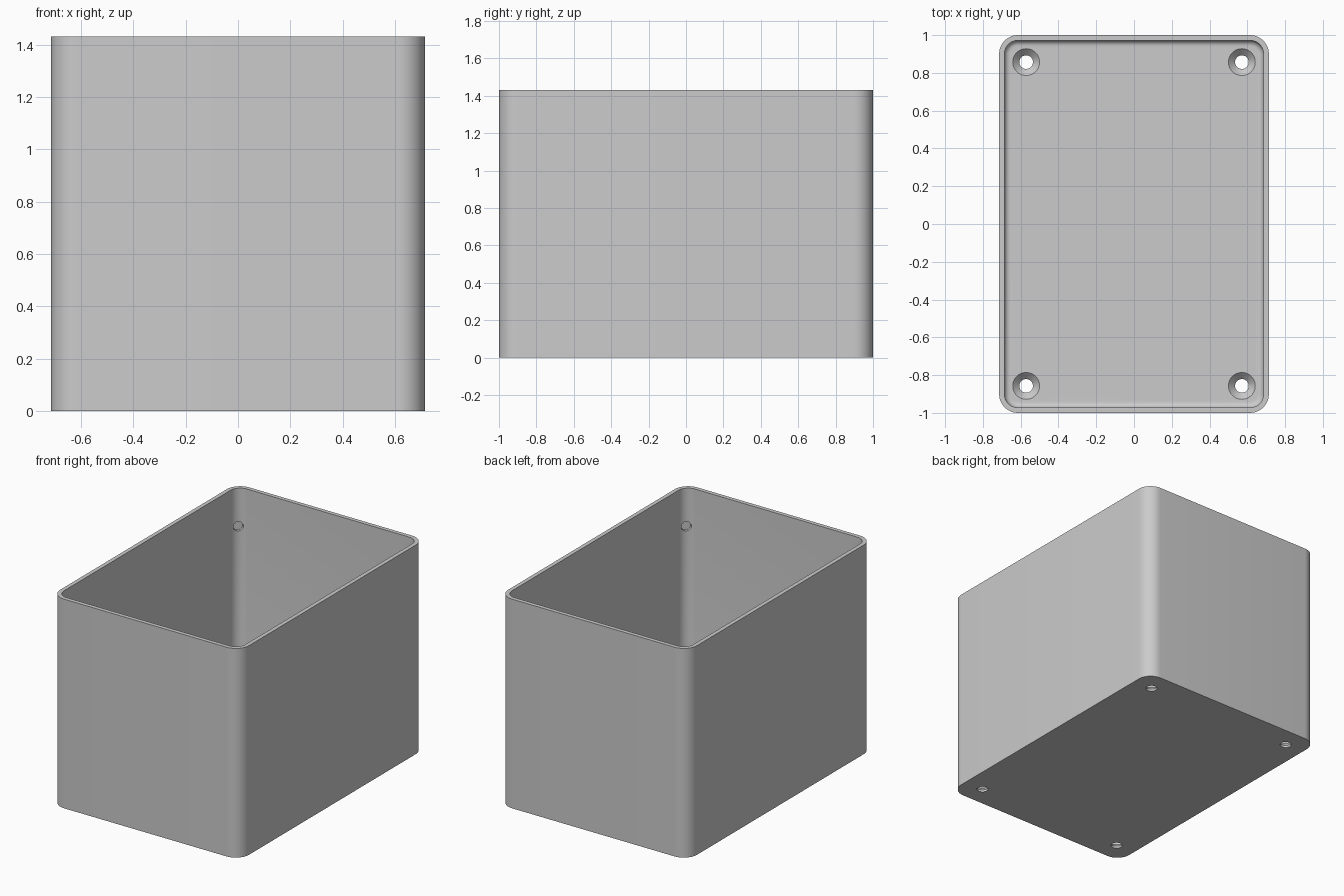
import bpy, bmesh
from math import pi, sin, cos, radians, atan2
from mathutils import Matrix, Vector

cube = bpy.data.objects.get("Cube")
if cube:
    bpy.data.objects.remove(cube, do_unlink=True)

HX, HY, HEIGHT = 0.714, 1.0, 1.43    # half width, half depth, height
WALL, FLOOR, CORNER, FILLET = 0.028, 0.05, 0.1, 0.03
HOLE_X, HOLE_Y = 0.571, 0.857        # screw hole centres

grey = bpy.data.materials.new("plain grey")
grey.use_nodes = True
colour = (0.6, 0.6, 0.6, 1)
grey.diffuse_color = colour
grey.node_tree.nodes["Principled BSDF"].inputs["Base Color"].default_value = colour


def new_object(name, bm):
    bmesh.ops.recalc_face_normals(bm, faces=bm.faces)
    mesh = bpy.data.meshes.new(name)
    bm.to_mesh(mesh)
    bm.free()
    mesh.materials.append(grey)
    obj = bpy.data.objects.new(name, mesh)
    bpy.context.collection.objects.link(obj)
    return obj


def loft(bm, rings):
    """Join closed rings of points into a capped skin."""
    loops = [[bm.verts.new(p) for p in ring] for ring in rings]
    for a, b in zip(loops, loops[1:]):
        for i in range(len(a)):
            j = (i + 1) % len(a)
            bm.faces.new((a[i], a[j], b[j], b[i]))
    bm.faces.new(loops[0])
    bm.faces.new(loops[-1])


def rounded_ring(inset, z, steps=12):
    r = CORNER - inset
    points = []
    for k, (sx, sy) in enumerate(((1, 1), (-1, 1), (-1, -1), (1, -1))):
        for i in range(steps + 1):
            a = (k + i / steps) * pi / 2
            points.append((sx * (HX - CORNER) + r * cos(a),
                           sy * (HY - CORNER) + r * sin(a), z))
    return points


def circle(r, z, n=48):
    return [(r * cos(2 * pi * i / n), r * sin(2 * pi * i / n), z) for i in range(n)]


# Open box: outer wall, rim, inner wall, filleted floor
rings = [rounded_ring(0, 0), rounded_ring(0, HEIGHT), rounded_ring(WALL, HEIGHT)]
for i in range(9):
    a = i / 8 * pi / 2
    rings.append(rounded_ring(WALL + FILLET * (1 - cos(a)),
                              FLOOR + FILLET * (1 - sin(a))))
bm = bmesh.new()
loft(bm, rings)
box = new_object("box", bm)

# Cutters: countersunk screw holes and a shallow dimple inside each corner
screw, dimples = bmesh.new(), bmesh.new()
reach = (CORNER - WALL) * cos(pi / 4)
for sx in (-1, 1):
    for sy in (-1, 1):
        part = bmesh.new()
        loft(part, [circle(0.036, -0.1), circle(0.036, FLOOR - 0.035),
                    circle(0.071, FLOOR), circle(0.071, FLOOR + 0.04)])
        part.transform(Matrix.Translation((sx * HOLE_X, sy * HOLE_Y, 0)))
        mesh = bpy.data.meshes.new("part")
        part.to_mesh(mesh)
        part.free()
        screw.from_mesh(mesh)
        bpy.data.meshes.remove(mesh)

        spot = Vector((sx * (HX - CORNER + reach), sy * (HY - CORNER + reach), 1.17))
        turn = Matrix.Rotation(atan2(sy, sx), 4, 'Z') @ Matrix.Rotation(pi / 2, 4, 'Y')
        bmesh.ops.create_cone(dimples, cap_ends=True, segments=32, radius1=0.032,
                              radius2=0.032, depth=0.034,
                              matrix=Matrix.Translation(spot) @ turn)

for name, cutter_bm in (("screw_hole_cutter", screw), ("dimple_cutter", dimples)):
    cutter = new_object(name, cutter_bm)
    cutter.hide_render = True
    mod = box.modifiers.new(name, 'BOOLEAN')
    mod.operation, mod.solver, mod.object = 'DIFFERENCE', 'EXACT', cutter
    bpy.context.view_layer.objects.active = box
    bpy.ops.object.modifier_apply(modifier=name)
    bpy.data.objects.remove(cutter, do_unlink=True)

# Smooth the rounded corners, keep the rim and holes crisp
bpy.ops.object.select_all(action='DESELECT')
box.select_set(True)
bpy.context.view_layer.objects.active = box
bpy.ops.object.shade_smooth_by_angle(angle=radians(30))
